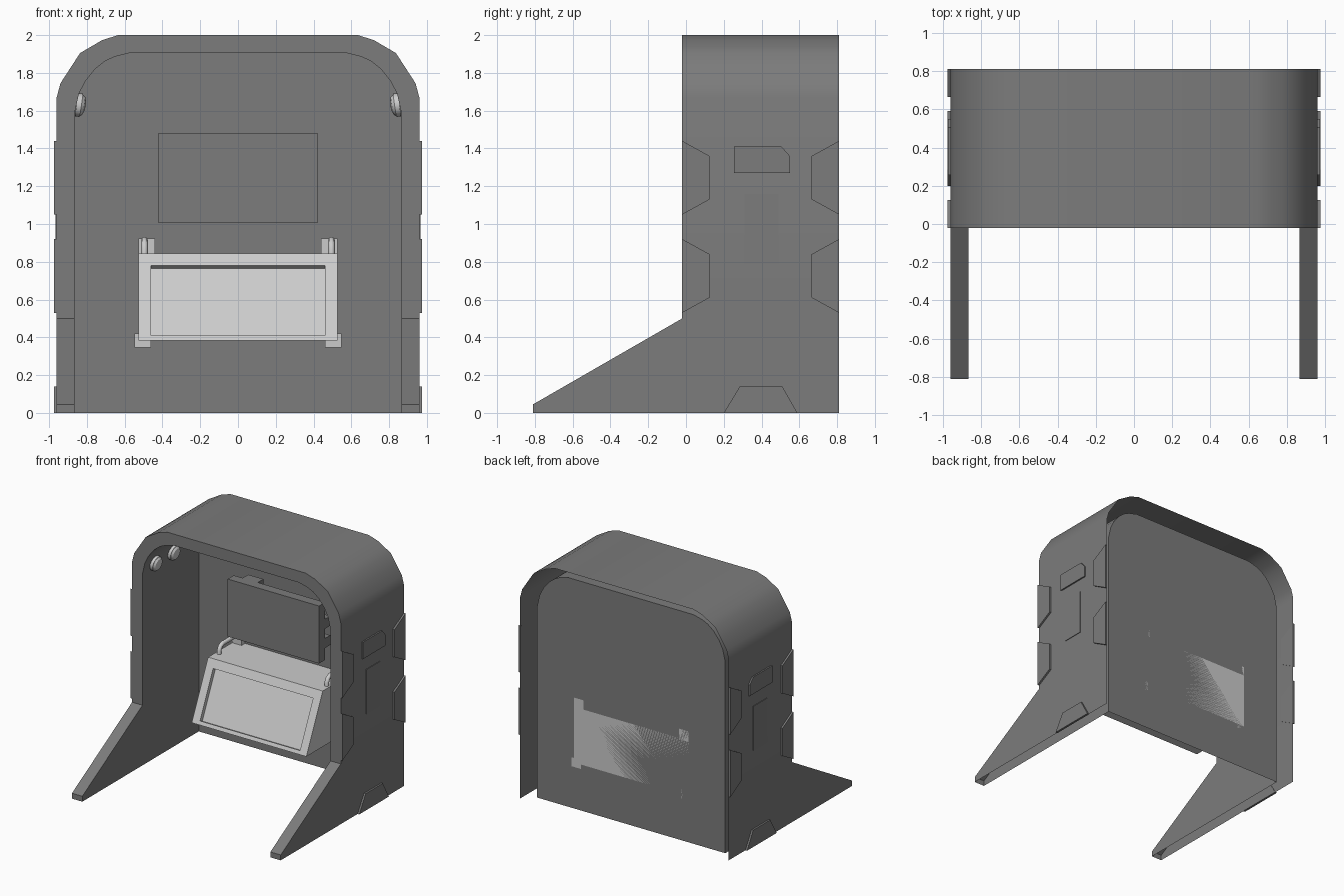
import bpy, bmesh, math
from mathutils import Matrix, Vector

if "Cube" in bpy.data.objects:
    bpy.data.objects.remove(bpy.data.objects["Cube"])

FRONT, BACK, WALL = -0.02, 0.81, 0.72
dark = bpy.data.materials.new("dark_grey")
dark.diffuse_color = (.2, .2, .2, 1)
dark.use_nodes = True
dark.node_tree.nodes["Principled BSDF"].inputs["Base Color"].default_value = dark.diffuse_color


def finish(name, bm, mat=None, smooth=False):
    bmesh.ops.recalc_face_normals(bm, faces=bm.faces)
    me = bpy.data.meshes.new(name)
    bm.to_mesh(me)
    bm.free()
    if mat:
        me.materials.append(mat)
    ob = bpy.data.objects.new(name, me)
    bpy.context.collection.objects.link(ob)
    if smooth:
        bpy.ops.object.select_all(action='DESELECT')
        ob.select_set(True)
        bpy.context.view_layer.objects.active = ob
        bpy.ops.object.shade_smooth_by_angle(angle=math.radians(35))
    return ob


def prism_bm(pts, x0, x1):
    """Closed (y, z) outline extruded along x."""
    bm = bmesh.new()
    a = [bm.verts.new((x0, y, z)) for y, z in pts]
    b = [bm.verts.new((x1, y, z)) for y, z in pts]
    bm.faces.new(a)
    bm.faces.new(b[::-1])
    for i in range(len(pts)):
        j = (i + 1) % len(pts)
        bm.faces.new((a[i], a[j], b[j], b[i]))
    bmesh.ops.recalc_face_normals(bm, faces=bm.faces)
    return bm


def prism(name, pts, x0, x1, mat=None):
    return finish(name, prism_bm(pts, x0, x1), mat)


def box(name, x0, x1, y0, y1, z0, z1, mat=None):
    return prism(name, [(y0, z0), (y1, z0), (y1, z1), (y0, z1)], x0, x1, mat)


# Booth shell: outer arch, front rim, inner arch and recessed back wall, open underneath.
# The inner corners are finer than the outer ones.
outer = [(.96, 0), (.96, .5), (.96, 1.67), (.94, 1.745), (.888, 1.825), (.836, 1.905),
         (.778, 1.939), (.72, 1.973), (.635, 2)]
inner = [(.865, 0), (.865, .5), (.865, 1.59), (.842, 1.69), (.808, 1.756), (.757, 1.82),
         (.705, 1.861), (.655, 1.885), (.575, 1.905)]
outer += [(-x, z) for x, z in reversed(outer)]
inner += [(-x, z) for x, z in reversed(inner)]
bm = bmesh.new()
rows = [[bm.verts.new((x, y, z)) for x, z in prof]
        for prof, y in ((outer, BACK), (outer, FRONT), (inner, FRONT), (inner, WALL))]
n = len(outer)
for r in range(3):
    for i in range(n - 1):
        if r == 1 and i in (0, n - 2):
            continue                      # the feet join here
        bm.faces.new((rows[r][i], rows[r][i + 1], rows[r + 1][i + 1], rows[r + 1][i]))
bm.faces.new(rows[3])
finish("booth_shell", bm, dark, True)

# Side details, repeated on both sides
tab = [(0, .195), (.145, .115), (.145, -.115), (0, -.195)]
for s, side in ((-1, "left"), (1, "right")):
    # Sloping front foot, open underneath and where it meets the shell
    bm = prism_bm([(-.81, 0), (FRONT, 0), (FRONT, .5), (-.81, .045)], s * .865, s * .96)
    gone = [f for f in bm.faces if all(abs(v.co.y - FRONT) < 1e-4 for v in f.verts)
            or all(abs(v.co.z) < 1e-4 for v in f.verts)]
    bmesh.ops.delete(bm, geom=gone, context='FACES_ONLY')
    finish(side + "_foot", bm, dark)

    # Raised side plates
    x0, x1 = s * .957, s * .975
    for zc, level in ((1.245, "upper"), (.725, "lower")):
        prism(f"{side}_{level}_front_plate", [(FRONT + y, zc + z) for y, z in tab], x0, x1, dark)
        prism(f"{side}_{level}_back_plate", [(BACK - y, zc + z) for y, z in tab], x0, x1, dark)
    prism(side + "_base_plate", [(.2, 0), (.59, 0), (.51, .14), (.285, .14)], x0, x1, dark)
    prism(side + "_vent_plate",
          [(.255, 1.27), (.55, 1.27), (.55, 1.36), (.505, 1.41), (.255, 1.41)], x0, s * .972, dark)
    box(side + "_side_panel", x0, s * .965, .31, .49, .79, 1.16, dark)

    # Round domed lamps under the curve of the arch
    for y, place in ((.125, "front"), (.36, "back")):
        bm = bmesh.new()
        for r1, r2, d, z in ((.062, .062, .026, 0), (.058, .046, .014, .02), (.046, .018, .008, .031)):
            bmesh.ops.create_cone(bm, cap_ends=True, segments=24, radius1=r1, radius2=r2,
                                  depth=d, matrix=Matrix.Translation((0, 0, z)))
        aim = Vector((-s * math.cos(.15), 0, -math.sin(.15))).to_track_quat('Z', 'Y')
        bm.transform(Matrix.Translation((s * .842, y, 1.63)) @ aim.to_matrix().to_4x4())
        finish(f"{side}_{place}_lamp", bm, None, True)

    # Console wall brackets
    box(side + "_console_top_bracket", s * .44, s * .527, .675, WALL, .835, .922)
    box(side + "_console_bottom_bracket", s * .46, s * .547, .62, WALL, .345, .42)

    # Bent cable from the console to the wall bracket
    cu = bpy.data.curves.new(side + "_console_cable", 'CURVE')
    cu.dimensions = '3D'
    cu.bevel_depth = .018
    cu.bevel_resolution = 2
    cu.use_fill_caps = True
    path = [(.46, .83), (.46, .872), (.475, .9), (.505, .914), (.69, .914)]
    sp = cu.splines.new('POLY')
    sp.points.add(len(path) - 1)
    for p, (y, z) in zip(sp.points, path):
        p.co = (s * .495, y, z, 1)
    ob = bpy.data.objects.new(side + "_console_cable", cu)
    bpy.context.collection.objects.link(ob)
    bpy.ops.object.select_all(action='DESELECT')
    ob.select_set(True)
    bpy.context.view_layer.objects.active = ob
    bpy.ops.object.convert(target='MESH')

# Sloping console with a recessed screen
bm = prism_bm([(.145, .382), (WALL, .382), (WALL, .845), (.36, .845)], -.527, .527)
face = min(bm.faces, key=lambda f: f.calc_center_median().y)
bmesh.ops.inset_individual(bm, faces=[face], thickness=.03)
for v in face.verts:
    z = .78 if v.co.z > .6 else .41
    v.co = (math.copysign(.46, v.co.x), .145 + .215 * (z - .382) / .463, z)
bm.normal_update()
bmesh.ops.inset_individual(bm, faces=[face], thickness=.001, depth=-.033)
finish("console", bm)

# Wall monitor and its mount
box("monitor", -.42, .42, .465, .545, 1.005, 1.483, dark)
box("monitor_mount_plate", -.3, .3, .545, .6, 1.1, 1.4, dark)
box("monitor_mount_arm", -.12, .12, .6, WALL, 1.15, 1.35, dark)
box("monitor_top_clip", -.34, -.2, .545, .62, 1.4, 1.482, dark)
for z, place in ((1.14, "lower"), (1.3, "upper")):
    box(f"monitor_{place}_side_clip", .3, .415, .545, .62, z - .04, z + .04, dark)
